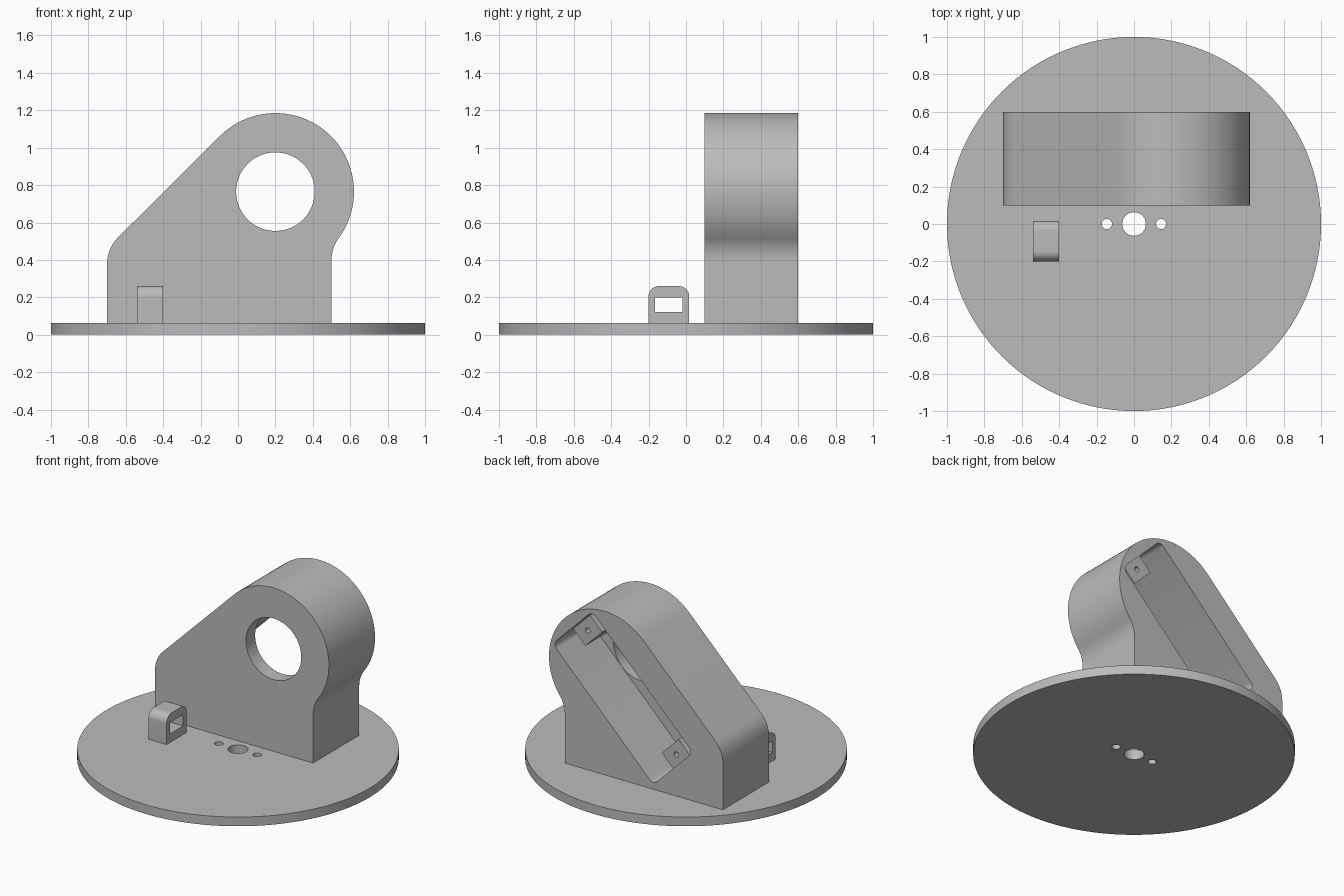
import bpy, bmesh, math
from mathutils import Vector

if "Cube" in bpy.data.objects:
    bpy.data.objects.remove(bpy.data.objects["Cube"], do_unlink=True)

grey = bpy.data.materials.new("plain_grey")
grey.use_nodes = True
grey.diffuse_color = (0.5, 0.5, 0.5, 1)
grey.node_tree.nodes["Principled BSDF"].inputs["Base Color"].default_value = grey.diffuse_color


def arc(cx, cy, r, start, end, n=12):
    """Points along an arc, angles in degrees."""
    angles = [math.radians(start + (end - start) * i / n) for i in range(n + 1)]
    return [(cx + r * math.cos(a), cy + r * math.sin(a)) for a in angles]


def circle(cx, cy, r, n=64):
    return arc(cx, cy, r, 0, 360, n)[:-1]


def rounded_rect(x0, y0, x1, y1, r):
    return (arc(x1 - r, y1 - r, r, 0, 90, 6) + arc(x0 + r, y1 - r, r, 90, 180, 6)
            + arc(x0 + r, y0 + r, r, 180, 270, 6) + arc(x1 - r, y0 + r, r, 270, 360, 6))


def prism(name, points, axis, low, high):
    """Extrude a 2D outline along an axis."""
    place = {"x": lambda p, d: (d, *p),
             "y": lambda p, d: (p[0], d, p[1]),
             "z": lambda p, d: (*p, d)}[axis]
    bm = bmesh.new()
    face = bm.faces.new([bm.verts.new(place(p, low)) for p in points])
    moved = bmesh.ops.extrude_face_region(bm, geom=[face])["geom"]
    shift = Vector(place((0, 0), high - low))
    bmesh.ops.translate(bm, vec=shift, verts=[g for g in moved if isinstance(g, bmesh.types.BMVert)])
    bmesh.ops.recalc_face_normals(bm, faces=bm.faces)
    mesh = bpy.data.meshes.new(name)
    bm.to_mesh(mesh)
    bm.free()
    obj = bpy.data.objects.new(name, mesh)
    bpy.context.collection.objects.link(obj)
    mesh.materials.append(grey)
    return obj


def cut(obj, *cutter_args):
    """Subtract a prism from an object."""
    cutter = prism("cutter", *cutter_args)
    cutter.hide_render = True
    mod = obj.modifiers.new("cut", "BOOLEAN")
    mod.operation, mod.solver, mod.object = "DIFFERENCE", "EXACT", cutter
    bpy.context.view_layer.objects.active = obj
    bpy.ops.object.modifier_apply(modifier=mod.name)
    bpy.data.objects.remove(cutter, do_unlink=True)


def smooth(obj):
    bpy.ops.object.select_all(action="DESELECT")
    obj.select_set(True)
    bpy.context.view_layer.objects.active = obj
    bpy.ops.object.shade_smooth_by_angle(angle=math.radians(25))


def slanted(points):
    """Turn an outline by 45 degrees in the upright plane."""
    s = math.sqrt(0.5)
    return [((u - v) * s, (u + v) * s) for u, v in points]


# Base disc with shaft hole and two screw holes
TOP = 0.063
base = prism("base_disc", circle(0, 0, 1, 128), "z", 0, TOP)
for x, r in ((0, 0.063), (-0.145, 0.027), (0.145, 0.027)):
    cut(base, circle(x, 0, r, 48), "z", -0.1, 0.2)

# Upright housing: round head, slanted shoulder, filleted sides
HX, HZ, R, FILLET = 0.2, 0.765, 0.42, 0.2
drop = math.sqrt((R + FILLET) ** 2 - 0.5 ** 2)
lean = math.degrees(math.atan2(drop, 0.5))
outline = [(-0.7, TOP), (0.5, TOP)]
outline += arc(0.5 + FILLET, HZ - drop, FILLET, 180, 180 - lean)
outline += arc(HX, HZ, R, -lean, 135, 48)[1:]
outline += arc(-0.5, 0.379, FILLET, 135, 180)
housing = prism("housing", outline, "y", 0.1, 0.6)

# Slanted pocket in the back and round opening in the front wall
V = 0.4
cut(housing, slanted(rounded_rect(-0.055, V - 0.212, 1.025, V + 0.212, 0.04)), "y", 0.2, 0.7)
cut(housing, circle(HX, HZ, 0.21, 80), "y", 0, 0.3)

# Screw blocks at both ends of the pocket
for name, u0, u1, hole in (("lower_screw_block", -0.065, 0.075, 0.01),
                           ("upper_screw_block", 0.895, 1.035, 0.96)):
    corners = [(u0, V - 0.09), (u1, V - 0.09), (u1, V + 0.09), (u0, V + 0.09)]
    block = prism(name, slanted(corners), "y", 0.19, 0.5)
    cut(block, slanted(circle(hole, V, 0.018, 24)), "y", 0.25, 0.6)
    smooth(block)

# Small cable loop on the base
side = [(-0.2, TOP), (0.017, TOP)]
side += arc(-0.038, 0.205, 0.055, 0, 90) + arc(-0.145, 0.205, 0.055, 90, 180)
loop = prism("cable_loop", side, "x", -0.54, -0.402)
cut(loop, [(-0.165, 0.122), (-0.02, 0.122), (-0.02, 0.2), (-0.165, 0.2)], "x", -0.7, -0.3)

for obj in (base, housing, loop):
    smooth(obj)
